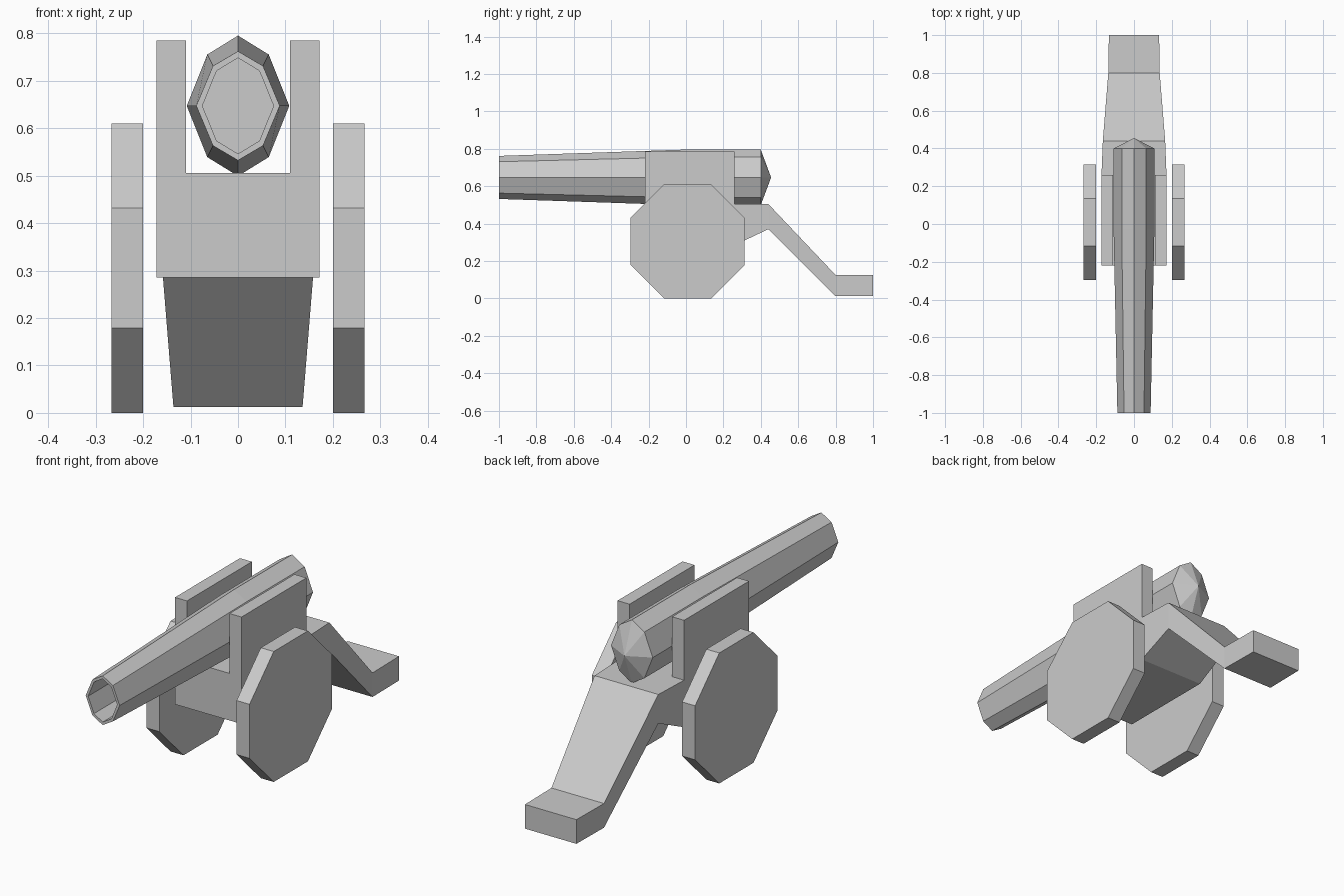
import bpy
import bmesh
import math

cube = bpy.data.objects.get("Cube")
if cube:
    bpy.data.objects.remove(cube, do_unlink=True)

# Single grey material
GREY = (0.6, 0.6, 0.6, 1.0)
grey = bpy.data.materials.new("plain grey")
grey.use_nodes = True
grey.diffuse_color = GREY
grey.node_tree.nodes["Principled BSDF"].inputs["Base Color"].default_value = GREY


def loft(name, rings, cap_start=True, cap_end=True):
    """Join rings of equal point count with quads; flat shaded."""
    bm = bmesh.new()
    loops = [[bm.verts.new(p) for p in ring] for ring in rings]
    n = len(loops[0])
    for a, b in zip(loops, loops[1:]):
        for i in range(n):
            j = (i + 1) % n
            bm.faces.new((a[i], a[j], b[j], b[i]))
    if cap_start:
        bm.faces.new(loops[0])
    if cap_end:
        bm.faces.new(loops[-1])
    # A ring shrunk to a point welds into a pointed end
    bmesh.ops.remove_doubles(bm, verts=bm.verts, dist=1e-5)
    bmesh.ops.recalc_face_normals(bm, faces=bm.faces)
    mesh = bpy.data.meshes.new(name)
    bm.to_mesh(mesh)
    bm.free()
    mesh.materials.append(grey)
    obj = bpy.data.objects.new(name, mesh)
    bpy.context.collection.objects.link(obj)
    return obj


# Barrel: tall eight-sided section, bored muzzle, pointed breech
AXIS_Z = 0.647
SECTION = [(0, 1), (0.6, 0.73), (1, 0), (0.6, -0.73),
           (0, -1), (-0.6, -0.73), (-1, 0), (-0.6, 0.73)]


def barrel_ring(y, rx, rz):
    return [(u * rx, y, AXIS_Z + v * rz) for u, v in SECTION]


loft("barrel", [
    barrel_ring(-0.20, 0.075, 0.101),   # bottom of the bore
    barrel_ring(-1.00, 0.075, 0.101),   # bore mouth
    barrel_ring(-1.00, 0.088, 0.115),   # muzzle rim
    barrel_ring(-0.03, 0.108, 0.148),
    barrel_ring(0.40, 0.108, 0.148),
    barrel_ring(0.455, 0, 0),           # breech point
], cap_end=False)

# Carriage bed and trail: (y, bottom, top, half width) stations
STATIONS = [(-0.22, 0.285, 0.505, 0.172),
            (0.26, 0.285, 0.505, 0.172),
            (0.44, 0.37, 0.505, 0.165),
            (0.80, 0.012, 0.125, 0.136),
            (1.00, 0.012, 0.125, 0.133)]
loft("carriage_trail", [
    [(-w, y, lo), (w, y, lo), (w, y, hi), (-w, y, hi)]
    for y, lo, hi, w in STATIONS])

# Cheek plates and solid octagonal wheels on both sides
WHEEL_R = 0.305 / math.cos(math.pi / 8)
for side, s in (("left", 1), ("right", -1)):
    loft(side + "_cheek", [
        [(s * x, -0.22, 0.505), (s * x, 0.26, 0.505),
         (s * x, 0.26, 0.785), (s * x, -0.22, 0.785)]
        for x in (0.11, 0.172)])
    loft(side + "_wheel", [
        [(s * x,
          0.009 + WHEEL_R * math.cos((k + 0.5) * math.pi / 4),
          0.305 + WHEEL_R * math.sin((k + 0.5) * math.pi / 4))
         for k in range(8)]
        for x in (0.20, 0.267)])
